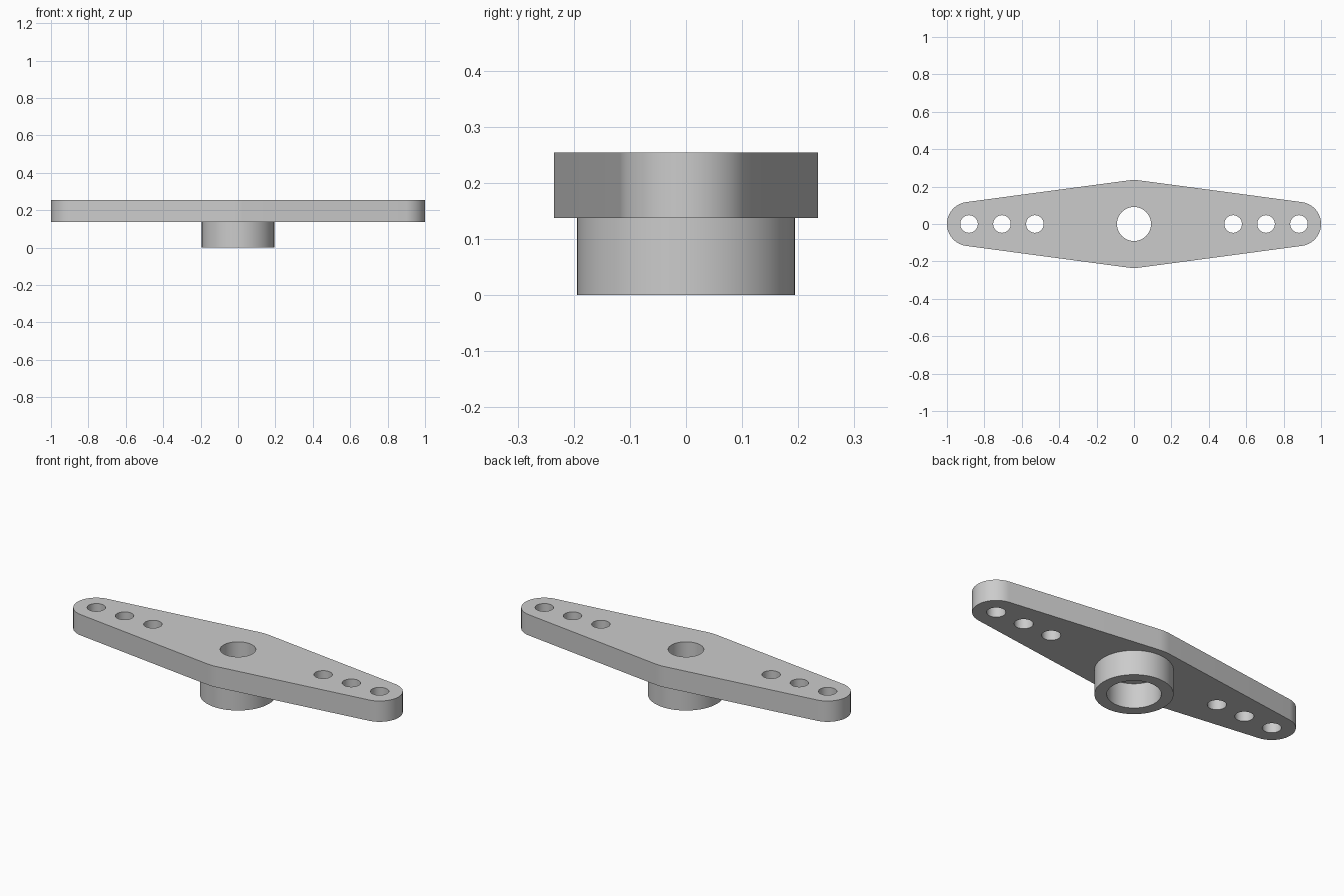
import bpy, bmesh
from math import sin, cos, pi, asin

if "Cube" in bpy.data.objects:
    bpy.data.objects.remove(bpy.data.objects["Cube"])

END_X, END_R, MID_R = 0.882, 0.118, 0.235
Z0, Z1 = 0.137, 0.254


def arc(cx, r, a0, a1, n):
    return [(cx + r * cos(a0 + (a1 - a0) * i / n), r * sin(a0 + (a1 - a0) * i / n))
            for i in range(n + 1)]


def circle(cx, r, n=48):
    return arc(cx, r, 0, 2 * pi, n)[:-1]


def extrude_profile(name, loops, z0, z1):
    """Solid from an outer loop and hole loops, filled and extruded in z."""
    curve = bpy.data.curves.new(name, 'CURVE')
    curve.dimensions = '2D'
    curve.fill_mode = 'BOTH'
    curve.extrude = (z1 - z0) / 2
    for pts in loops:
        spline = curve.splines.new('POLY')
        spline.points.add(len(pts) - 1)
        for p, (x, y) in zip(spline.points, pts):
            p.co = (x, y, 0, 1)
        spline.use_cyclic_u = True
    helper = bpy.data.objects.new(name + "_profile", curve)
    bpy.context.collection.objects.link(helper)
    bpy.context.view_layer.update()
    deps = bpy.context.evaluated_depsgraph_get()
    mesh = bpy.data.meshes.new_from_object(helper.evaluated_get(deps))
    bpy.data.objects.remove(helper)

    # weld caps to walls and lift into place
    bm = bmesh.new()
    bm.from_mesh(mesh)
    bmesh.ops.remove_doubles(bm, verts=bm.verts, dist=1e-5)
    bmesh.ops.recalc_face_normals(bm, faces=bm.faces)
    bmesh.ops.translate(bm, verts=bm.verts, vec=(0, 0, (z0 + z1) / 2))
    bm.to_mesh(mesh)
    bm.free()
    obj = bpy.data.objects.new(name, mesh)
    bpy.context.collection.objects.link(obj)
    bpy.ops.object.select_all(action='DESELECT')
    obj.select_set(True)
    bpy.context.view_layer.objects.active = obj
    bpy.ops.object.shade_smooth_by_angle(angle=0.5)
    return obj


# Arm outline: tangent lines joining two end arcs and the middle arcs
t = asin((MID_R - END_R) / END_X)
a = pi / 2 - t
outline = (arc(END_X, END_R, -a, a, 32) + arc(0, MID_R, a, pi - a, 8)
           + arc(-END_X, END_R, pi - a, pi + a, 32) + arc(0, MID_R, pi + a, 2 * pi - a, 8))

# Linkage holes mirrored on both arms, plus the screw hole
holes = [circle(s * x, 0.047) for s in (-1, 1) for x in (0.53, 0.706, END_X)]
extrude_profile("double_arm", [outline, circle(0, 0.091)] + holes, Z0, Z1)

# Hollow hub below the arm
extrude_profile("hub", [circle(0, 0.194, 64), circle(0, 0.134, 64)], 0, Z0)
